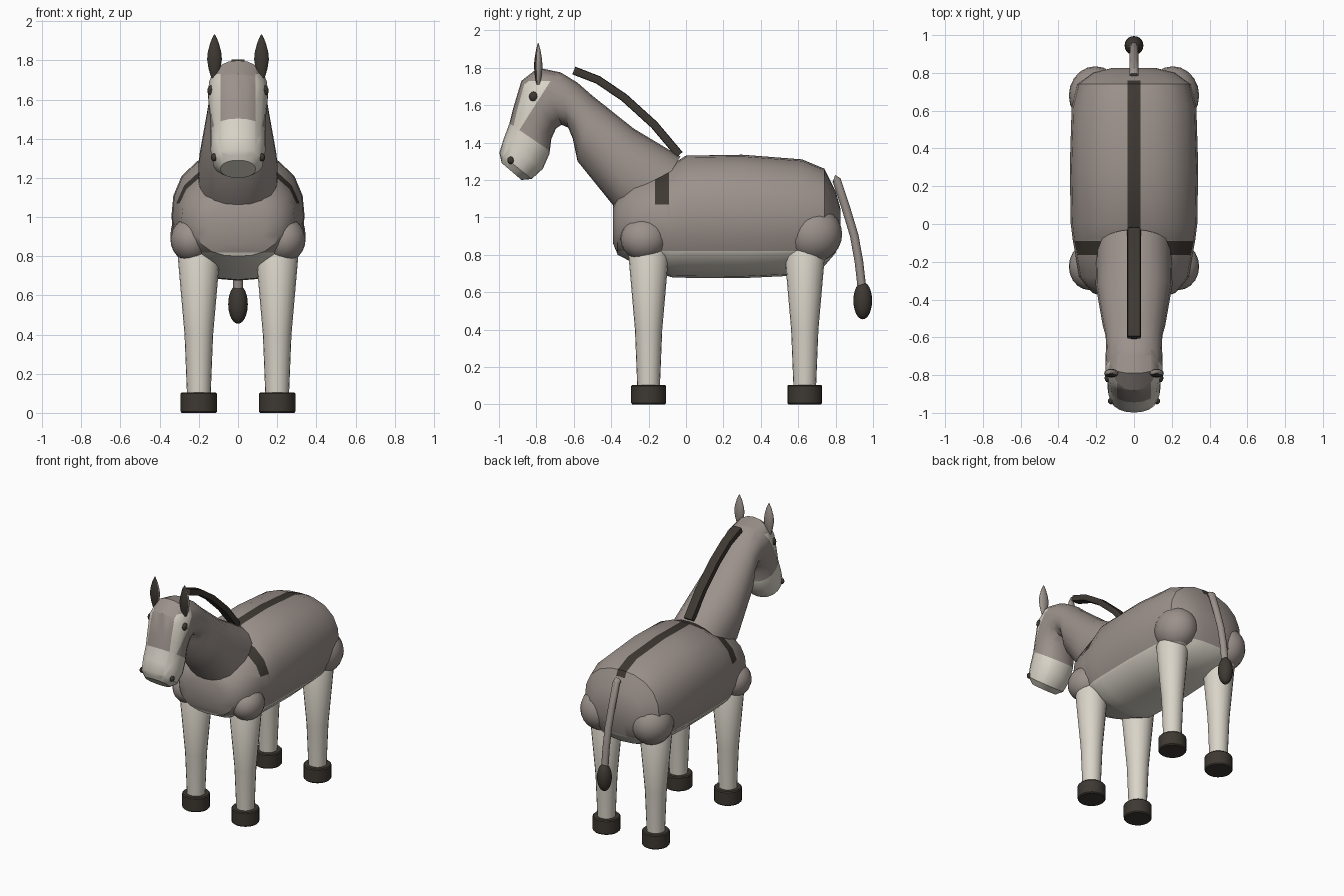
import bpy, bmesh, math
from mathutils import Vector, Matrix

if "Cube" in bpy.data.objects:
    bpy.data.objects.remove(bpy.data.objects["Cube"])


def material(name, rgb):
    m = bpy.data.materials.new(name)
    m.diffuse_color = (*rgb, 1)
    m.use_nodes = True
    m.node_tree.nodes["Principled BSDF"].inputs["Base Color"].default_value = m.diffuse_color
    return m


GREY = material("grey coat", (0.33, 0.285, 0.26))
CREAM = material("cream", (0.70, 0.66, 0.58))
DARK = material("dark brown", (0.048, 0.040, 0.032))
MATS = (GREY, CREAM, DARK)


def finish(bm, name, rule=None, mat=0, angle=35):
    """Turn a bmesh into a smooth object, coloured by a rule on each face."""
    bmesh.ops.recalc_face_normals(bm, faces=bm.faces[:])
    bm.normal_update()
    for f in bm.faces:
        f.material_index = rule(f.calc_center_median(), f.normal) if rule else mat
    me = bpy.data.meshes.new(name)
    bm.to_mesh(me)
    bm.free()
    for m in MATS:
        me.materials.append(m)
    ob = bpy.data.objects.new(name, me)
    bpy.context.collection.objects.link(ob)
    bpy.context.view_layer.objects.active = ob
    ob.select_set(True)
    bpy.ops.object.shade_smooth_by_angle(angle=math.radians(angle))
    ob.select_set(False)
    return ob


def loft(sections, n=16, power=2.0):
    """Skin rings given as (top y, top z, bottom y, bottom z, half width)."""
    bm = bmesh.new()
    rings = []
    for ty, tz, by, bz, w in sections:
        top, bot = Vector((0, ty, tz)), Vector((0, by, bz))
        mid, up = (top + bot) / 2, (top - bot) / 2
        ring = []
        for i in range(n):
            a = 2 * math.pi * i / n
            c, s = math.cos(a), math.sin(a)
            k = (abs(c) ** power + abs(s) ** power) ** (-1 / power)
            ring.append(bm.verts.new(mid + up * s * k + Vector((w * c * k, 0, 0))))
        rings.append(ring)
    for a, b in zip(rings, rings[1:]):
        for i in range(n):
            bm.faces.new((a[i], a[(i + 1) % n], b[(i + 1) % n], b[i]))
    bm.faces.new(rings[0])
    bm.faces.new(rings[-1])
    return bm


def cut(bm, point, normal, keep=lambda c: True):
    """Cut an edge line along a plane so colour borders are crisp."""
    faces = [f for f in bm.faces if keep(f.calc_center_median())]
    geom = faces + list({e for f in faces for e in f.edges}) + list({v for f in faces for v in f.verts})
    bmesh.ops.bisect_plane(bm, geom=geom, plane_co=point, plane_no=normal, dist=1e-5)


def ball(name, centre, radii, rule=None, mat=0, u=20, v=12):
    bm = bmesh.new()
    bmesh.ops.create_uvsphere(bm, u_segments=u, v_segments=v, radius=1)
    bm.transform(Matrix.Translation(centre) @ Matrix.Diagonal((*radii, 1)))
    return finish(bm, name, rule, mat)


def turned(name, x, y, profile, mat, n=20, angle=35):
    """Upright turned part from (radius, z) pairs."""
    bm = loft([(y + r, z, y - r, z, r) for r, z in profile], n)
    bm.transform(Matrix.Translation((x, 0, 0)))
    return finish(bm, name, mat=mat, angle=angle)


# Barrel body with pale belly, back stripe and shoulder stripe
body = loft([(y, t, y, b, w) for y, b, t, w in (
    (-0.39, 0.86, 1.06, 0.14), (-0.365, 0.80, 1.12, 0.22), (-0.28, 0.755, 1.20, 0.29),
    (-0.08, 0.68, 1.28, 0.325), (0.0, 0.677, 1.33, 0.335), (0.3, 0.675, 1.335, 0.34),
    (0.62, 0.69, 1.31, 0.33), (0.74, 0.74, 1.26, 0.30), (0.80, 0.81, 1.14, 0.22),
    (0.825, 0.90, 1.05, 0.12))], 20, 2.35)
for x in (-0.035, 0.035):
    cut(body, (x, 0, 0), (1, 0, 0), lambda c: c.z > 1.15)
cut(body, (0, 0.76, 0), (0, 1, 0), lambda c: c.z > 1.1)
for y in (-0.165, -0.09):
    cut(body, (0, y, 0), (0, 1, 0))
cut(body, (0, 0, 1.07), (0, 0, 1), lambda c: -0.165 < c.y < -0.09)
cut(body, (0, 0, 0.82), (0, 0, 1))


def body_rule(c, n):
    if abs(c.x) < 0.035 and -0.09 < c.y < 0.76 and c.z > 1.15:
        return 2
    if -0.165 < c.y < -0.09 and c.z > 1.07:
        return 2
    return 1 if c.z < 0.82 else 0


finish(body, "body", body_rule)

# Neck and head in one skin, with pale muzzle and eye patches
head = loft([
    (-0.985, 1.29, -0.88, 1.20, 0.09), (-0.998, 1.345, -0.825, 1.205, 0.128),
    (-0.975, 1.42, -0.765, 1.26, 0.14), (-0.945, 1.50, -0.73, 1.34, 0.14),
    (-0.925, 1.58, -0.72, 1.42, 0.142), (-0.88, 1.73, -0.695, 1.475, 0.152),
    (-0.79, 1.80, -0.665, 1.495, 0.152), (-0.67, 1.775, -0.63, 1.48, 0.148),
    (-0.58, 1.72, -0.605, 1.42, 0.15), (-0.50, 1.65, -0.58, 1.30, 0.165),
    (-0.28, 1.475, -0.37, 1.04, 0.203), (-0.03, 1.325, -0.26, 0.95, 0.20)], 20, 2.2)
is_head = lambda c: c.y < -0.64 and c.z > 1.15
MUZZLE = (Vector((0, -0.94, 1.50)), Vector((0, 0.15, 0.22)))
CHEEK = (Vector((0, -0.87, 1.50)), Vector((0, 0.22, -0.14)))
for p, n in (MUZZLE, CHEEK, (Vector((0.09, 0, 0)), Vector((1, 0, 0))),
             (Vector((-0.09, 0, 0)), Vector((1, 0, 0))), (Vector((0, 0, 1.73)), Vector((0, 0, 1)))):
    cut(head, p, n, is_head)


def head_rule(c, n):
    if not is_head(c):
        return 0
    if (c - MUZZLE[0]).dot(MUZZLE[1]) < 0:
        return 1
    return int(abs(c.x) > 0.09 and c.z < 1.73 and (c - CHEEK[0]).dot(CHEEK[1]) < 0)


finish(head, "head_and_neck", head_rule)


def strip(name, path, half_w, half_t, n, power, mat):
    """Loft a bar along (y, z) points in the middle plane."""
    pts = [Vector(p) for p in path]
    secs = []
    for i, p in enumerate(pts):
        d = (pts[min(i + 1, len(pts) - 1)] - pts[max(i - 1, 0)]).normalized()
        o = Vector((-d.y, d.x)) * half_t
        secs.append((p.x + o.x, p.y + o.y, p.x - o.x, p.y - o.y, half_w))
    return finish(loft(secs, n, power), name, mat=mat)


# Mane and tail
strip("mane", ((-0.60, 1.785), (-0.47, 1.735), (-0.33, 1.64), (-0.17, 1.495), (-0.035, 1.335)),
      0.036, 0.022, 8, 6, 2)
strip("tail", ((0.79, 1.205), (0.805, 1.20), (0.855, 1.05), (0.90, 0.90), (0.925, 0.76), (0.943, 0.60)),
      0.025, 0.023, 12, 2, 0)
ball("tail_tuft", (0, 0.945, 0.555), (0.05, 0.05, 0.10), mat=2)

pale_below = lambda c, n: int(c.z < 0.79)
for side, s in (("left", 1), ("right", -1)):
    # Shoulders, haunches, legs and hooves
    ball("shoulder_" + side, (s * 0.235, -0.225, 0.885), (0.11, 0.125, 0.115), pale_below)
    ball("haunch_" + side, (s * 0.205, 0.68, 0.91), (0.14, 0.155, 0.15), pale_below)
    for end, y in (("front", -0.20), ("hind", 0.635)):
        turned(f"{end}_leg_{side}", s * 0.20, y,
               ((0.09, 0.84), (0.108, 0.80), (0.073, 0.40), (0.060, 0.08)), 1)
        turned(f"{end}_hoof_{side}", s * 0.20, y,
               ((0.087, 0), (0.093, 0.007), (0.093, 0.098), (0.087, 0.105)), 2)

    # Pointed ears with dark inner face
    ear = loft([(-0.79 + r * 0.6, z, -0.79 - r * 0.6, z, r) for r, z in (
        (0.016, 1.71), (0.03, 1.755), (0.038, 1.805), (0.034, 1.845), (0.02, 1.895), (0.003, 1.932))], 16)
    ear.transform(Matrix.Translation((s * 0.12, 0, 0)))
    finish(ear, "ear_" + side, lambda c, n: 2 if n.y < -0.4 else 0, angle=60)

    # Eyes and nostrils
    ball("eye_" + side, (s * 0.138, -0.815, 1.645), (0.018, 0.024, 0.027), mat=2, u=12, v=8)
    ball("nostril_" + side, (s * 0.122, -0.937, 1.305), (0.016, 0.018, 0.02), mat=2, u=12, v=8)
